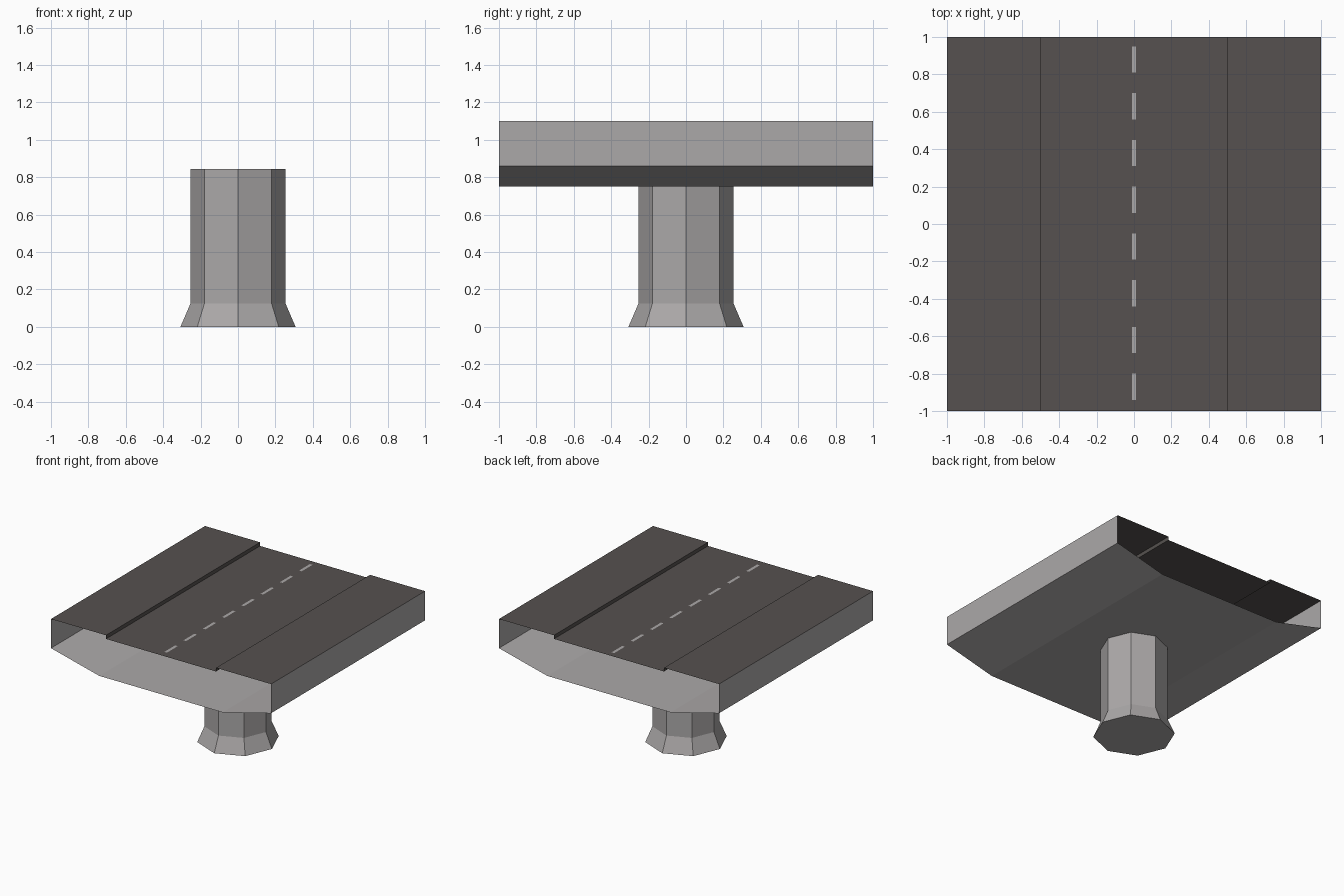
import bpy, bmesh, math

if "Cube" in bpy.data.objects:
    bpy.data.objects.remove(bpy.data.objects["Cube"])

def material(name, rgb):
    m = bpy.data.materials.new(name)
    m.diffuse_color = (*rgb, 1)
    m.use_nodes = True
    m.node_tree.nodes["Principled BSDF"].inputs["Base Color"].default_value = m.diffuse_color
    return m

concrete = material("concrete", (0.41, 0.395, 0.395))
asphalt = material("dark asphalt", (0.093, 0.083, 0.079))

def finish(name, bm, mat):
    me = bpy.data.meshes.new(name)
    bm.to_mesh(me)
    bm.free()
    me.materials.append(mat)
    ob = bpy.data.objects.new(name, me)
    bpy.context.collection.objects.link(ob)
    return ob

def sheet(name, profile, mat):
    """Open sheet: an x-z profile swept along y from -1 to 1."""
    bm = bmesh.new()
    a = [bm.verts.new((x, -1, z)) for x, z in profile]
    b = [bm.verts.new((x, 1, z)) for x, z in profile]
    for i in range(len(profile) - 1):
        bm.faces.new((a[i], a[i + 1], b[i + 1], b[i]))
    return finish(name, bm, mat)

# Deck: road surface with raised kerbs, and open-ended concrete trough below
TOP, ROAD = 1.10, 1.07
sheet("road_surface", [(-1, TOP), (-0.5, TOP), (-0.5, ROAD),
                       (0.5, ROAD), (0.5, TOP), (1, TOP)], asphalt)
sheet("deck_trough", [(1, TOP), (1, 0.86), (0.56, 0.75),
                      (-0.56, 0.75), (-1, 0.86), (-1, TOP)], concrete)

# Centre line dashes
bm = bmesh.new()
for i in range(8):
    y = -0.87 + 0.25 * i
    bm.faces.new([bm.verts.new((sx * 0.012, y + sy * 0.07, ROAD + 0.001))
                  for sx, sy in ((-1, -1), (1, -1), (1, 1), (-1, 1))])
finish("centre_dashes", bm, concrete)

# Octagonal pillar with flared foot
bm = bmesh.new()
rings = []
for r, z in ((0.308, 0), (0.254, 0.125), (0.254, 0.845)):
    rings.append([bm.verts.new((r * math.cos(k * math.pi / 4),
                                r * math.sin(k * math.pi / 4), z)) for k in range(8)])
for lo, hi in zip(rings, rings[1:]):
    for k in range(8):
        n = (k + 1) % 8
        bm.faces.new((lo[k], lo[n], hi[n], hi[k]))
bm.faces.new(rings[0][::-1])
bm.faces.new(rings[-1])
finish("pillar", bm, concrete)
